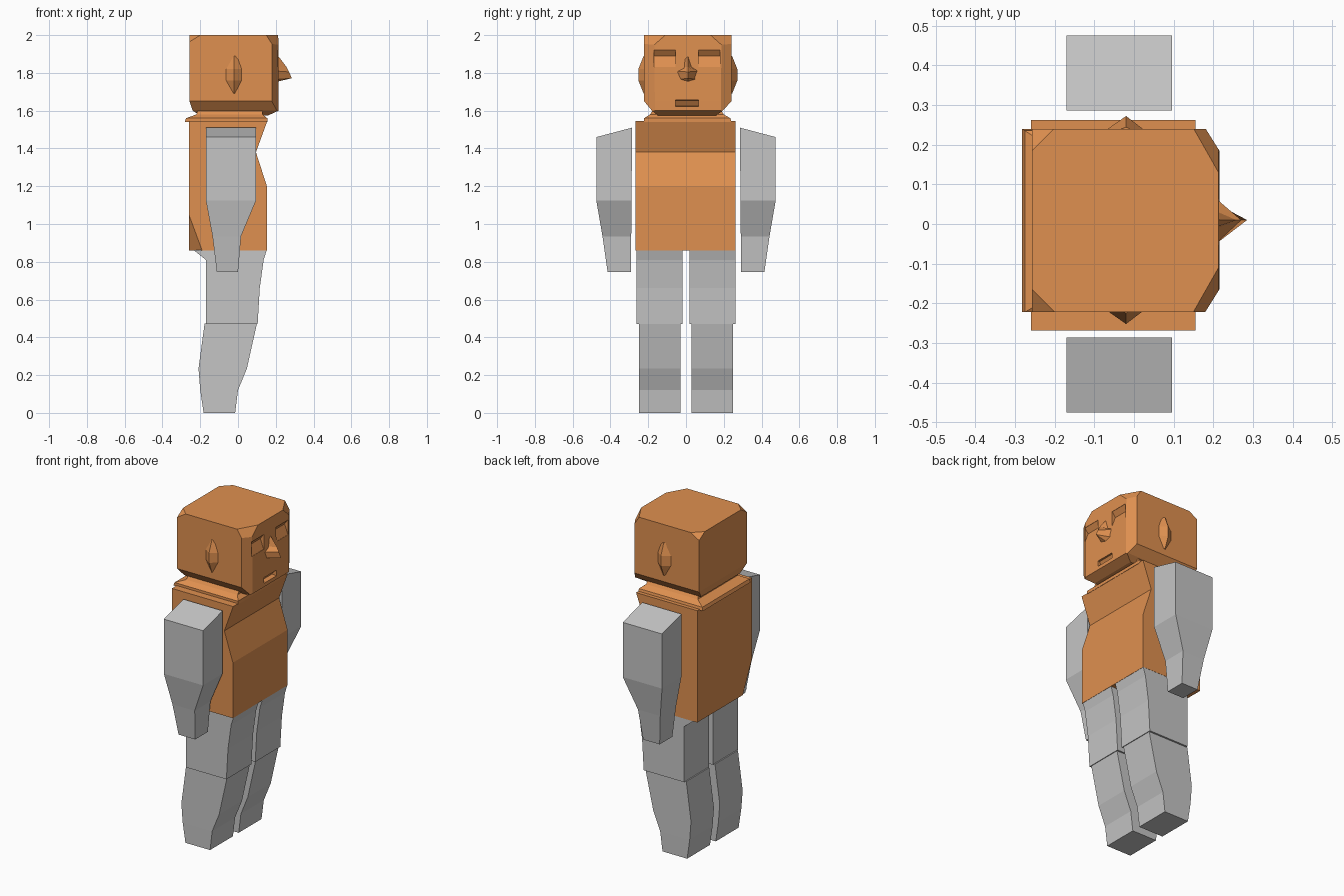
import bpy, bmesh
from mathutils import Vector


def material(name, rgb):
    m = bpy.data.materials.new(name)
    m.diffuse_color = (*rgb, 1)
    return m


ORANGE = material("orange", (0.74, 0.28, 0.08))
GREY = material("light grey", (0.56, 0.56, 0.56))


def finish(name, bm, mat):
    bmesh.ops.recalc_face_normals(bm, faces=bm.faces)
    me = bpy.data.meshes.new(name)
    bm.to_mesh(me)
    bm.free()
    me.materials.append(mat)
    ob = bpy.data.objects.new(name, me)
    bpy.context.collection.objects.link(ob)
    return ob


def rings(loops):
    """Skin a stack of vertex loops and cap both ends."""
    bm = bmesh.new()
    rows = [[bm.verts.new(p) for p in loop] for loop in loops]
    n = len(rows[0])
    for a, b in zip(rows, rows[1:]):
        for i in range(n):
            j = (i + 1) % n
            bm.faces.new((a[i], a[j], b[j], b[i]))
    bm.faces.new(rows[0])
    bm.faces.new(rows[-1])
    return bm


def loft(sections):
    """Rectangular sections given as (z, x0, x1, y0, y1)."""
    return rings([[(a, c, z), (b, c, z), (b, d, z), (a, d, z)] for z, a, b, c, d in sections])


def chop(bm, p, q, r, inside):
    """Slice off a corner with the plane through p, q, r; keep the inside point."""
    p, q, r = Vector(p), Vector(q), Vector(r)
    n = (q - p).cross(r - p).normalized()
    if n.dot(Vector(inside) - p) > 0:
        n = -n
    bmesh.ops.recalc_face_normals(bm, faces=bm.faces)
    g = bmesh.ops.bisect_plane(bm, geom=bm.verts[:] + bm.edges[:] + bm.faces[:], dist=1e-5,
                               plane_co=p, plane_no=n, clear_outer=True)
    edges = [e for e in g['geom_cut'] if isinstance(e, bmesh.types.BMEdge)]
    bmesh.ops.edgenet_fill(bm, edges=edges)


def prism(name, profile, y0, y1, mat):
    """Extrude an x-z profile along y."""
    return finish(name, rings([[(x, y, z) for x, z in profile] for y in (y0, y1)]), mat)


# torso with a pinched chest and one clipped lower back corner
bm = loft([(0.86, -0.26, 0.153, -0.268, 0.262), (1.03, -0.26, 0.153, -0.268, 0.262),
           (1.2, -0.26, 0.153, -0.268, 0.262), (1.38, -0.26, 0.095, -0.268, 0.262),
           (1.545, -0.26, 0.155, -0.268, 0.262)])
chop(bm, (-0.26, -0.268, 1.05), (-0.19, -0.268, 0.86), (-0.26, -0.18, 0.86), (0, 0, 1.2))
finish("torso", bm, ORANGE)

# collar and neck
finish("collar", loft([(1.54, -0.282, 0.155, -0.222, 0.24), (1.56, -0.275, 0.155, -0.222, 0.235),
                       (1.58, -0.22, 0.13, -0.19, 0.2), (1.61, -0.21, 0.13, -0.17, 0.18)]), ORANGE)

# head: tapered jaw, clipped front edges and top corners
bm = loft([(1.575, -0.2, 0.16, -0.15, 0.16), (1.6, -0.24, 0.215, -0.18, 0.195),
           (1.65, -0.257, 0.215, -0.222, 0.24), (2.0, -0.257, 0.213, -0.222, 0.24)])
core = (0, 0, 1.8)
for s in (-1, 1):
    def y(v):
        return 0.01 + s * v
    chop(bm, (0.18, y(0.231), 1.6), (0.18, y(0.231), 2), (0.215, y(0.175), 2), core)
    chop(bm, (0.15, y(0.231), 2), (0.213, y(0.12), 2), (0.197, y(0.205), 1.95), core)
    chop(bm, (-0.2, y(0.231), 2), (-0.257, y(0.175), 2), (-0.257, y(0.231), 1.965), core)
head = finish("head", bm, ORANGE)

# undercut brows and mouth, carved from the face
cutters = [prism("eye_cutter", [(0.24, 1.92), (0.212, 1.92), (0.19, 1.89), (0.212, 1.83), (0.24, 1.83)],
                 a, b, ORANGE) for a, b in ((-0.17, -0.055), (0.065, 0.18))]
cutters.append(prism("mouth_cutter", [(0.24, 1.66), (0.205, 1.655), (0.185, 1.625), (0.24, 1.62)],
                     -0.055, 0.065, ORANGE))
for c in cutters:
    c.hide_render = True
    c.hide_set(True)
    m = head.modifiers.new(c.name, 'BOOLEAN')
    m.operation = 'DIFFERENCE'
    m.solver = 'EXACT'
    m.object = c

# nose: narrow bridge, pointed tip, flared base
finish("nose", rings([
    [(0.2, -0.01, 1.885), (0.216, 0.01, 1.885), (0.2, 0.03, 1.885)],
    [(0.2, -0.015, 1.83), (0.258, 0.01, 1.83), (0.2, 0.035, 1.83)],
    [(0.2, -0.055, 1.81), (0.27, 0.01, 1.805), (0.2, 0.07, 1.81)],
    [(0.2, -0.035, 1.765), (0.285, 0.01, 1.772), (0.2, 0.055, 1.765)],
    [(0.2, -0.045, 1.72), (0.214, 0.01, 1.755), (0.2, 0.065, 1.72)]]), ORANGE)

# ears, arms and legs on both sides
for s, side in ((-1, "right"), (1, "left")):
    e0 = 0.01 + s * 0.22
    e1, e2 = 0.01 + s * 0.234, 0.01 + s * 0.262
    finish("ear_" + side, rings([
        [(-0.04, e0, 1.69), (-0.02, e1, 1.69), (0.0, e0, 1.69)],
        [(-0.08, e0, 1.76), (-0.02, e2, 1.76), (0.035, e0, 1.76)],
        [(-0.08, e0, 1.82), (-0.02, e2, 1.82), (0.035, e0, 1.82)],
        [(-0.06, e0, 1.89), (-0.02, e1, 1.89), (0.01, e0, 1.89)]]), ORANGE)

    bm = loft([(0.745, -0.112, 0.0, s * 0.292, s * 0.415), (0.935, -0.135, 0.016, s * 0.29, s * 0.442),
               (1.125, -0.17, 0.096, s * 0.288, s * 0.475), (1.52, -0.17, 0.096, s * 0.286, s * 0.475)])
    chop(bm, (-0.17, s * 0.286, 1.51), (0.1, s * 0.286, 1.51), (0, s * 0.475, 1.46), (0, s * 0.38, 1.2))
    finish("arm_" + side, bm, GREY)

    finish("thigh_" + side, loft([(z, a, b, s * 0.018, s * 0.261) for z, a, b in (
        (0.47, -0.17, 0.104), (0.66, -0.17, 0.115), (0.81, -0.17, 0.136), (0.862, -0.235, 0.152))]), GREY)
    finish("shin_" + side, loft([(z, a, b, s * 0.028, s * w) for z, a, b, w in (
        (0, -0.182, -0.015, 0.249), (0.12, -0.2, 0.0, 0.25),
        (0.235, -0.209, 0.047, 0.25), (0.472, -0.177, 0.1, 0.25))]), GREY)
